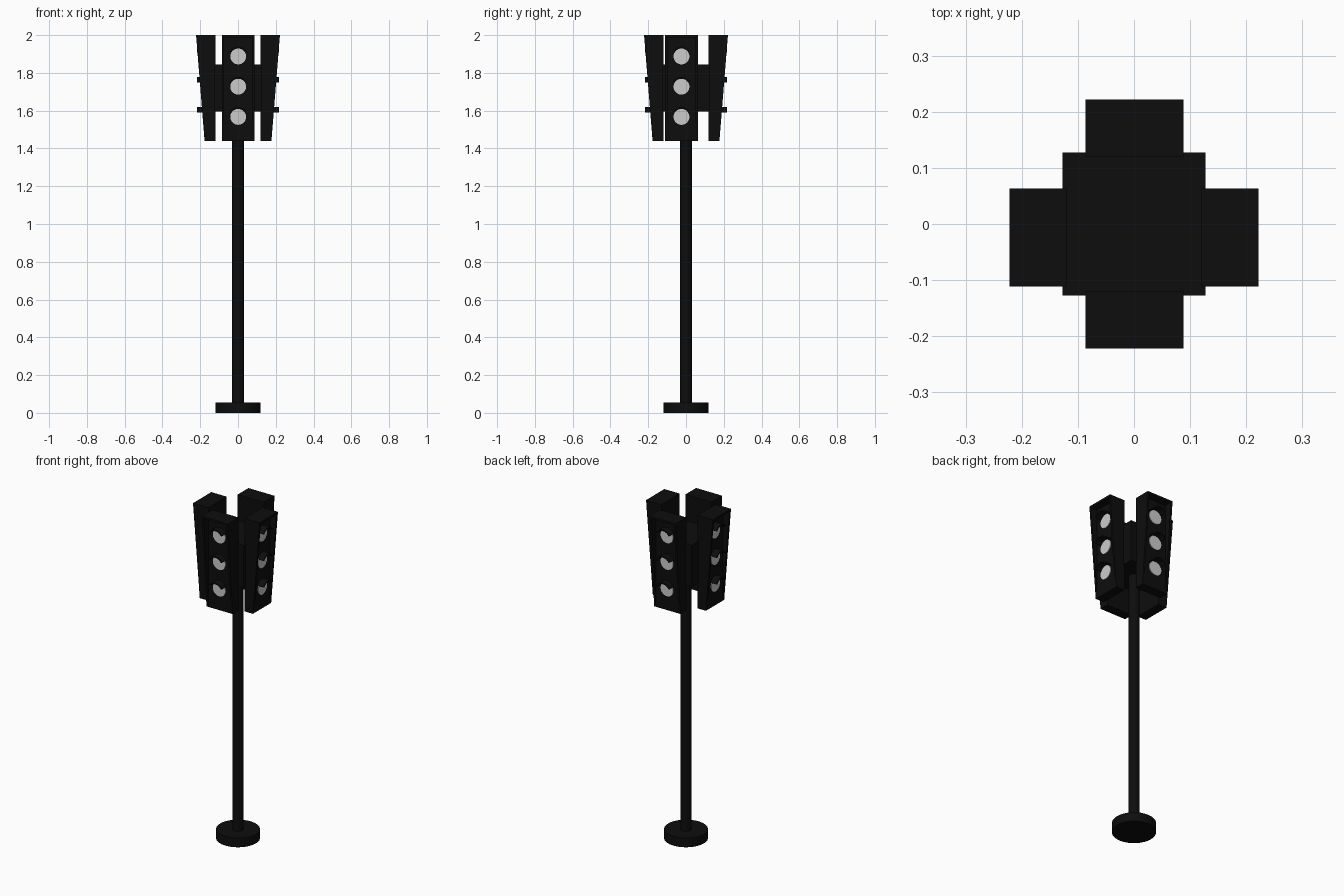
import bpy, bmesh, math
from mathutils import Matrix, Vector

if "Cube" in bpy.data.objects:
    bpy.data.objects.remove(bpy.data.objects["Cube"])


def material(name, v):
    m = bpy.data.materials.new(name)
    m.diffuse_color = (v, v, v, 1)
    m.use_nodes = True
    m.node_tree.nodes["Principled BSDF"].inputs["Base Color"].default_value = m.diffuse_color
    return m


BLACK = material("black_paint", 0.004)
LENS = material("pale_lens", 0.6)


def finish(name, bm, mat, matrix=Matrix(), smooth=False):
    bmesh.ops.recalc_face_normals(bm, faces=bm.faces)
    me = bpy.data.meshes.new(name)
    bm.to_mesh(me)
    bm.free()
    me.materials.append(mat)
    ob = bpy.data.objects.new(name, me)
    ob.matrix_world = matrix
    bpy.context.collection.objects.link(ob)
    if smooth:
        bpy.ops.object.select_all(action='DESELECT')
        ob.select_set(True)
        bpy.context.view_layer.objects.active = ob
        bpy.ops.object.shade_smooth_by_angle(angle=math.radians(35))
    return ob


def cylinder(name, r, z0, z1, segs, mat):
    bm = bmesh.new()
    bmesh.ops.create_cone(bm, cap_ends=True, segments=segs, radius1=r, radius2=r, depth=z1 - z0)
    return finish(name, bm, mat, Matrix.Translation((0, 0, (z0 + z1) / 2)), True)


def prism(name, profile, offset, mat, matrix=Matrix()):
    """Extrude a closed 3D profile along an offset vector."""
    bm = bmesh.new()
    face = bm.faces.new([bm.verts.new(p) for p in profile])
    ext = bmesh.ops.extrude_face_region(bm, geom=[face], use_keep_orig=True)
    moved = [v for v in ext['geom'] if isinstance(v, bmesh.types.BMVert)]
    bmesh.ops.translate(bm, vec=Vector(offset), verts=moved)
    return finish(name, bm, mat, matrix)


# base, pole and central junction box
cylinder("base", 0.12, 0, 0.055, 32, BLACK)
cylinder("pole", 0.031, 0.05, 1.62, 24, BLACK)
B = 0.127
prism("junction_box", [(-B, -B, 1.595), (B, -B, 1.595), (B, B, 1.595), (-B, B, 1.595)],
      (0, 0, 0.25), BLACK)

W, Z0, Z1 = 0.087, 1.44, 2.0        # housing half width, bottom, top
INNER, FACE, OUT = 0.12, 0.177, 0.222
T = 0.012                           # shroud panel thickness


def signal_head(side, mat):
    # lamp body with upright front plate
    prism(side + "_housing", [(-W, -INNER, Z0), (W, -INNER, Z0), (W, -FACE, Z0), (-W, -FACE, Z0)],
          (0, 0, Z1 - Z0), BLACK, mat)
    # tapering side shrouds and top cover
    for s in (-1, 1):
        prism(side + "_side_shroud", [(s * W, -INNER, Z0), (s * W, -FACE, Z0),
                                      (s * W, -OUT, Z1), (s * W, -INNER, Z1)],
              (-s * T, 0, 0), BLACK, mat)
    prism(side + "_top_cover", [(-W, -INNER, Z1), (W, -INNER, Z1), (W, -OUT, Z1), (-W, -OUT, Z1)],
          (0, 0, -T), BLACK, mat)
    for z in (1.887, 1.727, 1.567):
        # round lens
        ring = [2 * math.pi * i / 32 for i in range(32)]
        prism(side + "_lens", [(0.042 * math.cos(a), -FACE, z + 0.042 * math.sin(a)) for a in ring],
              (0, -0.004, 0), LENS, mat)
        # curved visor over the lens
        arc = [math.radians(30 + 10 * i) for i in range(13)]
        pts = [(0.052, a) for a in arc] + [(0.044, a) for a in reversed(arc)]
        prism(side + "_visor", [(r * math.cos(a), -FACE, z + r * math.sin(a)) for r, a in pts],
              (0, -0.041, 0), BLACK, mat)


# four heads; the left and right ones sit slightly forward
for i, side in enumerate(("front", "right", "back", "left")):
    shift = (0, -0.024, 0) if i % 2 else (0.001, 0, 0)
    signal_head(side, Matrix.Translation(shift) @ Matrix.Rotation(i * math.pi / 2, 4, 'Z'))
